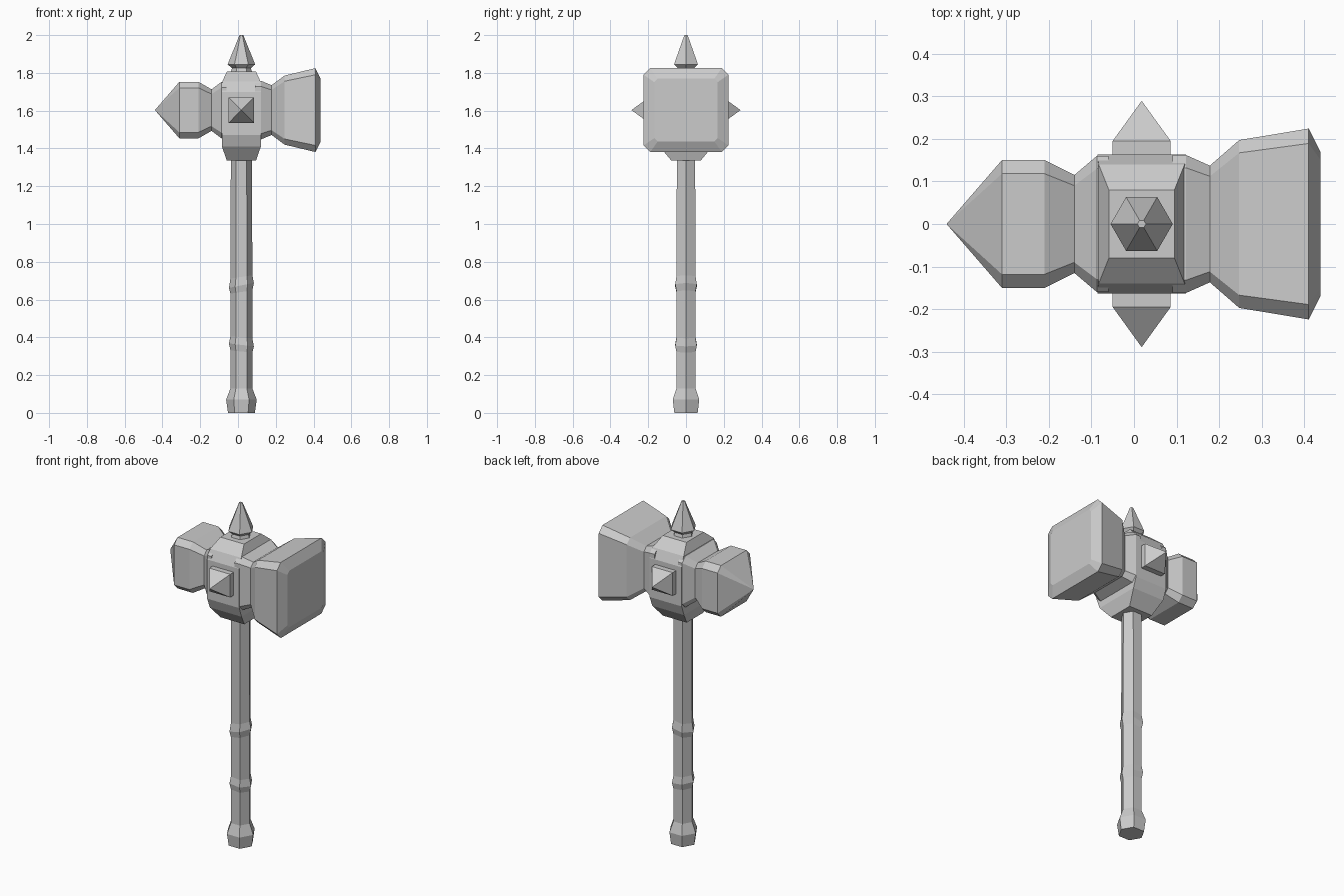
import bpy, bmesh, math
from mathutils import Vector

if "Cube" in bpy.data.objects:
    bpy.data.objects.remove(bpy.data.objects["Cube"])

CX, CZ = 0.018, 1.603   # shaft axis in x, head axis in z


def loft(name, rings):
    """Skin a list of equal-length point rings and cap both ends."""
    bm = bmesh.new()
    vs = [[bm.verts.new(p) for p in r] for r in rings]
    n = len(vs[0])
    for a, b in zip(vs, vs[1:]):
        for i in range(n):
            j = (i + 1) % n
            bm.faces.new((a[i], a[j], b[j], b[i]))
    bm.faces.new(vs[0][::-1])
    bm.faces.new(vs[-1])
    bmesh.ops.remove_doubles(bm, verts=bm.verts, dist=1e-5)
    bmesh.ops.recalc_face_normals(bm, faces=bm.faces)
    me = bpy.data.meshes.new(name)
    bm.to_mesh(me)
    bm.free()
    ob = bpy.data.objects.new(name, me)
    bpy.context.collection.objects.link(ob)
    return ob


def hexagon(z, r, tilt=0.0):
    pts = []
    for i in range(6):
        a = i * math.pi / 3
        x = r * math.cos(a)
        pts.append(Vector((CX + x, r * math.sin(a), z + tilt * x)))
    return pts


def chamfered(x, hy, hz, c):
    """Rectangle in the yz plane with cut corners."""
    q = [(hy, hz - c), (hy - c, hz), (c - hy, hz), (-hy, hz - c),
         (-hy, c - hz), (c - hy, -hz), (hy - c, -hz), (hy, c - hz)]
    return [(x, y, CZ + z) for y, z in q]


def rect(z, hx, hy):
    return [(CX + sx * hx, sy * hy, z)
            for sx, sy in ((1, 1), (-1, 1), (-1, -1), (1, -1))]


# Shaft with pommel and two slightly tilted grip rings
shaft = [(0, .071, 0), (.07, .081, 0), (.13, .058, 0),
         (.325, .058, -.1), (.36, .066, -.12), (.40, .058, -.1),
         (.64, .058, .15), (.675, .066, .2), (.72, .058, .15), (1.36, .056, 0)]
loft("shaft", [hexagon(*s) for s in shaft])

# Central hub block
hub = [(1.335, .077, .077), (1.41, .103, .14), (1.47, .104, .163),
       (1.70, .104, .163), (1.755, .101, .14), (1.807, .077, .08)]
loft("hub", [rect(*s) for s in hub])

# Pointed rear head
rear = [(-.06, .16, .15, .03), (-.087, .16, .15, .03), (-.14, .115, .11, .025),
        (-.21, .15, .15, .032), (-.31, .15, .15, .032), (-.44, 0, 0, 0)]
loft("pointed_head", [chamfered(*s) for s in rear])

# Broad striking head
front = [(.09, .162, .155, .03), (.122, .162, .155, .03), (.178, .137, .132, .025),
         (.247, .197, .183, .03), (.41, .224, .222, .035), (.438, .168, .166, .018)]
loft("striking_head", [chamfered(*s) for s in front])

# Pyramid studs on the front and back of the hub
for side, label in ((-1, "front"), (1, "back")):
    stud = [(.14, .068), (.195, .068), (.289, 0)]
    loft(label + "_stud", [[(CX + sx * h, side * y, CZ + sz * h)
                            for sx, sz in ((1, 1), (-1, 1), (-1, -1), (1, -1))]
                           for y, h in stud])

# Top spike with narrow collar
spike = [(1.80, .058), (1.825, .05), (1.845, .073), (2.0, .01)]
loft("top_spike", [hexagon(*s) for s in spike])
